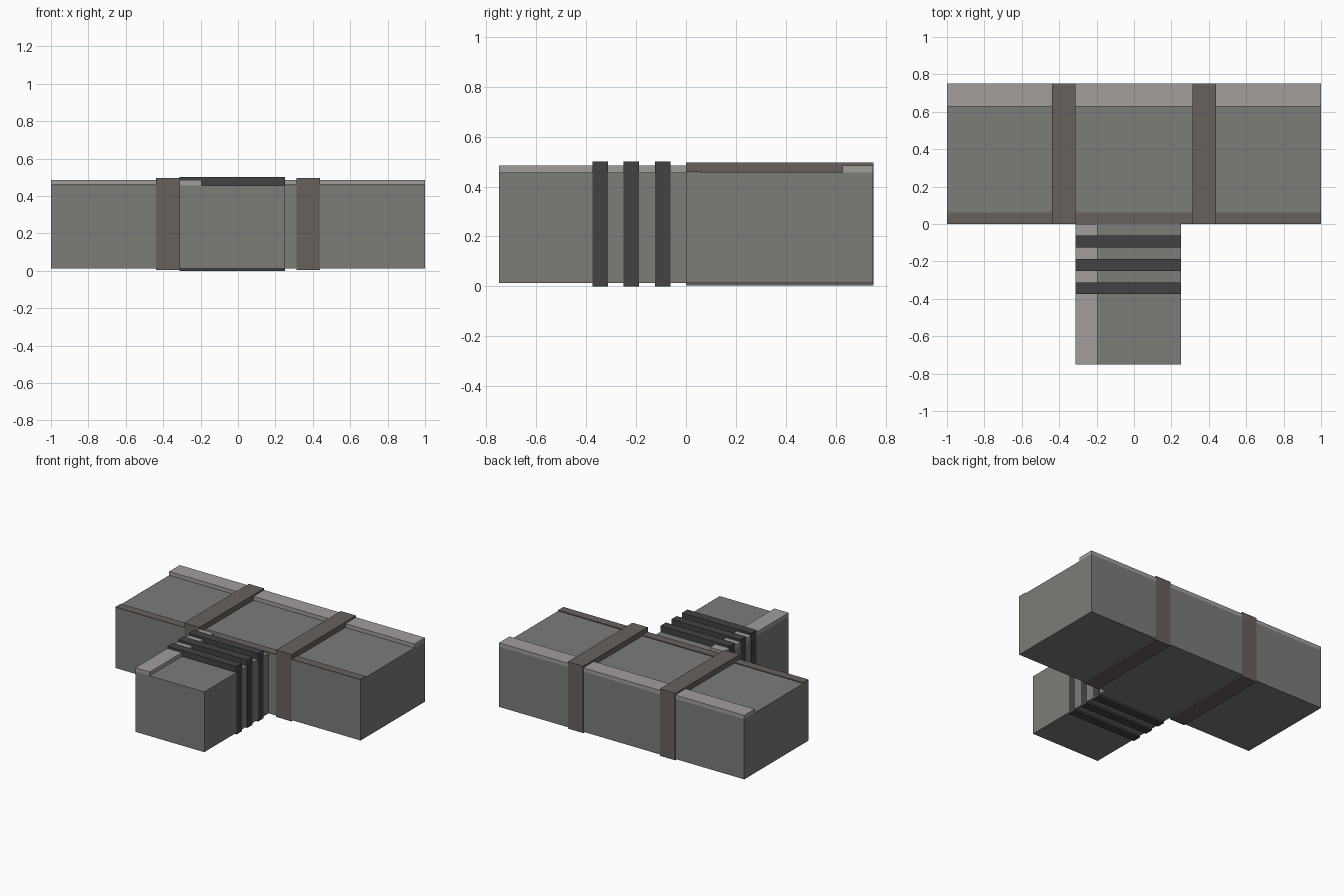
import bpy

if "Cube" in bpy.data.objects:
    bpy.data.objects.remove(bpy.data.objects["Cube"])


def material(name, rgb):
    m = bpy.data.materials.new(name)
    m.diffuse_color = (*rgb, 1)
    m.use_nodes = True
    m.node_tree.nodes["Principled BSDF"].inputs["Base Color"].default_value = m.diffuse_color
    return m


STONE = material("mid_grey", (0.20, 0.20, 0.19))
LIGHT = material("light_grey", (0.36, 0.34, 0.33))
BROWN = material("brown_grey", (0.14, 0.12, 0.11))
DARK = material("dark_grey", (0.055, 0.055, 0.055))


def box(name, x, y, z, mat):
    """Box from (min, max) ranges on each axis."""
    bpy.ops.mesh.primitive_cube_add(size=1)
    ob = bpy.context.object
    ob.name = name
    ob.location = [(a + b) / 2 for a, b in (x, y, z)]
    ob.scale = [b - a for a, b in (x, y, z)]
    bpy.ops.object.transform_apply(location=True, rotation=False, scale=True)
    ob.data.materials.append(mat)
    return ob


E = 0.001            # tiny lip so flush bands stay visible
BOT, TOP = 0.0125, 0.456
RAIL_TOP = 0.484

# Long rear corridor and the branch towards the front
box("main_block", (-1, 1), (0, 0.75), (BOT, TOP), STONE)
box("branch_block", (-0.3125, 0.25), (-0.75, 0), (BOT, TOP), STONE)

# Raised rails along the tops
box("back_rail", (-1, 1), (0.627, 0.75), (TOP, RAIL_TOP), LIGHT)
box("front_rail", (-1, 1), (0, 0.0625), (TOP, 0.462), BROWN)
box("branch_rail", (-0.3125, -0.195), (-0.75, 0), (TOP, RAIL_TOP), LIGHT)

# Two bands wrapped around the main block
for side, x0 in (("left", -0.4375), ("right", 0.3125)):
    box(side + "_band", (x0, x0 + 0.125), (-E, 0.75 + E), (0.003, 0.496), BROWN)

# Three dark ribs wrapped around the branch
for i in range(3):
    y0 = -0.375 + 0.125 * i
    box(f"branch_rib_{i + 1}", (-0.3125 - E, 0.25 + E), (y0, y0 + 0.0625),
        (0, 0.5), DARK)
